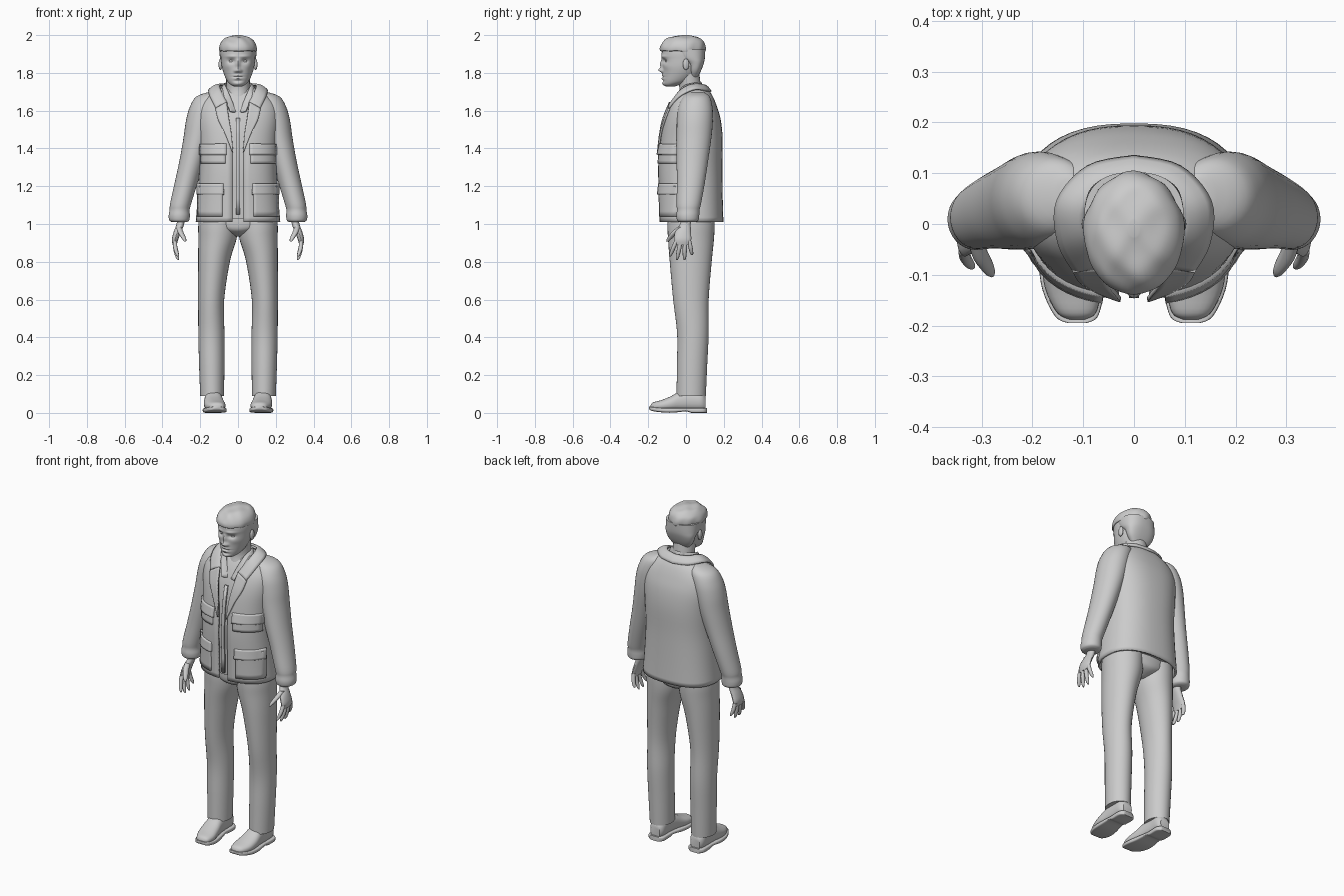
import bpy, bmesh, math
from math import sin, cos, pi, exp

cube = bpy.data.objects.get("Cube")
if cube:
    bpy.data.objects.remove(cube)

grey = bpy.data.materials.new("plain_grey")
grey.use_nodes = True
grey.diffuse_color = (.6, .6, .6, 1)
for node in grey.node_tree.nodes:
    if node.type == 'BSDF_PRINCIPLED':
        node.inputs["Base Color"].default_value = grey.diffuse_color


def finish(name, bm, mirror=False, thickness=0, angle=45):
    """Turn a bmesh into a shaded object with optional mirror and thickness."""
    bmesh.ops.recalc_face_normals(bm, faces=bm.faces[:])
    mesh = bpy.data.meshes.new(name)
    bm.to_mesh(mesh)
    bm.free()
    mesh.materials.append(grey)
    mesh.shade_smooth()
    mesh.set_sharp_from_angle(angle=math.radians(angle))
    obj = bpy.data.objects.new(name, mesh)
    bpy.context.scene.collection.objects.link(obj)
    if mirror:
        obj.modifiers.new("mirror", 'MIRROR')
    if thickness:
        solid = obj.modifiers.new("thickness", 'SOLIDIFY')
        solid.thickness = thickness
        solid.offset = 0
    return obj


def spline(rows, steps):
    """Smoothly interpolate a list of equal-length tuples."""
    out = []
    last = len(rows) - 1
    for i in range(last):
        a, b, c, d = (rows[max(i - 1, 0)], rows[i], rows[i + 1], rows[min(i + 2, last)])
        for s in range(steps):
            t = s / steps
            out.append(tuple(
                q + t * ((r - p) + t * ((2 * p - 5 * q + 4 * r - w) + t * (3 * (q - r) + w - p))) / 2
                for p, q, r, w in zip(a, b, c, d)))
    return out + [rows[-1]]


def power(value, p):
    return math.copysign(abs(value) ** p, value)


def grid_faces(bm, rows, closed):
    n = len(rows[0])
    for low, high in zip(rows, rows[1:]):
        for i in range(n if closed else n - 1):
            j = (i + 1) % n
            bm.faces.new((low[i], low[j], high[j], high[i]))


def loft(name, rows, mirror=False, sides=24, steps=4, p=1, gap=None, along_y=False,
         sculpt=None, thickness=0):
    """Skin rounded sections; a row is height, centre x, half width, front, back."""
    bm = bmesh.new()
    rings = []
    for h, cx, rx, front, back in spline(rows, steps):
        mid, half = (front + back) / 2, (back - front) / 2
        start = math.asin(min(1, gap(h) / rx) ** (1 / p)) if gap else 0
        count = sides + 1 if gap else sides
        ring = []
        for i in range(count):
            a = start + (2 * pi - 2 * start) * i / sides
            x, v = cx + rx * power(sin(a), p), mid - half * power(cos(a), p)
            co = (x, h, v) if along_y else (x, v, h)
            ring.append(bm.verts.new(sculpt(*co) if sculpt else co))
        rings.append(ring)
    grid_faces(bm, rings, not gap)
    if not gap:
        bm.faces.new(rings[0])
        bm.faces.new(rings[-1])
    return finish(name, bm, mirror, thickness)


def ribbon(name, edge_a, edge_b, thickness, steps=5, across=5, bulge=0):
    """Mirrored cloth strip between two edge curves."""
    bm = bmesh.new()
    rows = []
    for a, b in zip(spline(edge_a, steps), spline(edge_b, steps)):
        row = []
        for i in range(across + 1):
            t = i / across
            x, y, z = (u + (w - u) * t for u, w in zip(a, b))
            row.append(bm.verts.new((x, y, z + bulge * sin(pi * t))))
        rows.append(row)
    grid_faces(bm, rows, False)
    return finish(name, bm, True, thickness)


# Jacket body, open down the front
TORSO = [(1.01, 0, .218, -.135, .192), (1.15, 0, .207, -.138, .188), (1.3, 0, .2, -.142, .186),
         (1.45, 0, .205, -.13, .188), (1.55, 0, .213, -.112, .178), (1.62, 0, .205, -.088, .158),
         (1.67, 0, .165, -.062, .138), (1.7, 0, .12, -.04, .12), (1.715, 0, .1, -.03, .108)]
TORSO_FINE = spline(TORSO, 6)
BOXY = .82


def chest(x, z):
    """Front surface of the jacket."""
    row = min(TORSO_FINE, key=lambda r: abs(r[0] - z))
    for a, b in zip(TORSO_FINE, TORSO_FINE[1:]):
        if a[0] <= z <= b[0]:
            t = (z - a[0]) / (b[0] - a[0])
            row = [u + (w - u) * t for u, w in zip(a, b)]
    s = min(.97, abs(x) / row[2]) ** (1 / BOXY)
    return (row[3] + row[4]) / 2 - (row[4] - row[3]) / 2 * math.sqrt(1 - s * s) ** BOXY


def panel(name, x0, x1, z0, z1, lift, taper=0):
    """Cloth patch that follows the jacket front."""
    bm = bmesh.new()
    rows = []
    for j in range(7):
        t = j / 6
        z = z0 + (z1 - z0) * t
        xs = [x0 + (x1 - x0) * i / 8 for i in range(9)]
        rows.append([bm.verts.new((x, chest(x, z) - taper * (1 - t), z)) for x in xs])
    grid_faces(bm, rows, False)
    return finish(name, bm, True, lift * 2)


loft("jacket_body", TORSO, sides=48, p=BOXY, thickness=.012,
     gap=lambda z: .03 + max(0, z - 1.4) * .16)
INSET = .015
loft("shirt", [(max(z, 1.03), cx, rx - INSET, f + INSET, b - INSET) for z, cx, rx, f, b in TORSO],
     sides=40, p=BOXY)
panel("shirt_placket", 0, .01, 1.05, 1.56, .004)

# Sleeves with gathered cuffs
loft("sleeves", [(1.7, .125, .025, .02, .09), (1.675, .15, .07, -.015, .125),
                 (1.62, .175, .08, -.04, .14), (1.55, .193, .082, -.048, .142),
                 (1.46, .212, .076, -.05, .135), (1.34, .242, .067, -.05, .118),
                 (1.22, .274, .061, -.048, .1), (1.11, .303, .056, -.05, .08),
                 (1.075, .309, .053, -.048, .072), (1.045, .311, .056, -.051, .07),
                 (1.02, .311, .053, -.047, .066), (1.01, .31, .04, -.035, .05)],
     mirror=True, sides=32)

# Collar, lapels and shirt collar
ribbon("jacket_collar",
       [(0, .092, 1.735), (.065, .075, 1.738), (.095, .025, 1.735), (.09, -.03, 1.705), (.055, -.082, 1.635)],
       [(0, .132, 1.7), (.09, .112, 1.705), (.15, .045, 1.712), (.148, -.035, 1.675), (.118, -.092, 1.612)],
       .01, bulge=.008)


def on_chest(points, lift):
    return [(x, chest(x, z) - lift, z) for x, z in points]


ribbon("lapels", on_chest([(.06, 1.645), (.048, 1.56), (.035, 1.48), (.026, 1.38)], .012),
       on_chest([(.12, 1.61), (.105, 1.55), (.07, 1.48), (.03, 1.38)], .012), .01)
ribbon("shirt_collar",
       [(0, .078, 1.75), (.068, .035, 1.745), (.058, -.025, 1.715), (.008, -.078, 1.59)],
       [(0, .09, 1.72), (.085, .03, 1.715), (.078, -.045, 1.68), (.04, -.098, 1.595)], .008)

# Four bellows pockets with flaps
for label, x0, x1, low, high in (("upper", .065, .19, 1.32, 1.41), ("lower", .08, .205, 1.04, 1.2)):
    panel(label + "_pockets", x0, x1, low, high, .014)
    panel(label + "_pocket_flaps", x0 - .005, x1 + .005, high - .045, high + .012, .014, taper=.008)

# Trousers
loft("trouser_legs", [(.09, .137, .063, -.05, .105), (.25, .139, .067, -.048, .112),
                      (.42, .141, .069, -.047, .12), (.6, .142, .069, -.068, .12),
                      (.8, .127, .084, -.086, .136), (.92, .109, .101, -.095, .148),
                      (1, .105, .105, -.098, .152), (1.1, .1, .1, -.09, .15)],
     mirror=True, sides=32, steps=5)
loft("trouser_seat", [(.935, 0, .04, -.02, .08), (.96, 0, .1, -.08, .135),
                      (1, 0, .19, -.095, .15), (1.1, 0, .19, -.09, .15)], sides=32)

# Shoes: rounded uppers on flat soles
loft("shoe_uppers", [(-.188, .112, .015, .018, .04), (-.175, .113, .038, .012, .055),
                     (-.13, .12, .054, .01, .068), (-.08, .127, .054, .01, .088),
                     (-.03, .13, .048, .01, .115), (.03, .132, .045, .01, .12),
                     (.08, .132, .044, .01, .115), (.103, .132, .03, .012, .09)],
     mirror=True, along_y=True, p=.85)
loft("shoe_soles", [(-.195, .112, .018, .02, .034), (-.182, .113, .042, .011, .032),
                    (-.13, .12, .06, .003, .027), (-.07, .127, .06, .001, .026),
                    (.0, .131, .05, .008, .026), (.03, .132, .05, 0, .026),
                    (.09, .132, .05, 0, .027), (.112, .132, .03, 0, .027)],
     mirror=True, along_y=True, p=.35)

# Hands
loft("palms", [(1.04, .303, .02, -.025, .028), (1, .305, .02, -.032, .025),
               (.96, .32, .02, -.056, .026), (.92, .333, .017, -.064, .028),
               (.89, .335, .011, -.058, .022)], mirror=True, sides=16)
for label, base, tip, end in (("index", -.052, -.085, .828), ("middle", -.028, -.048, .81),
                              ("ring", -.005, -.008, .81), ("little", .017, .032, .835)):
    rows = []
    for t, r in ((0, .011), (.45, .0115), (.85, .009), (1, .004)):
        y = base + (tip - base) * t
        rows.append((.91 + (end - .91) * t, .335 - .018 * t * t, r, y - r, y + r))
    loft(label + "_fingers", rows, mirror=True, sides=10)
loft("thumbs", [(.985, .313, .014, -.045, -.01), (.955, .303, .015, -.078, -.04),
                (.925, .287, .012, -.1, -.072), (.908, .28, .006, -.105, -.09)],
     mirror=True, sides=12)

# Neck and head; facial relief is a set of soft bumps: x, z, width, height, depth
BUMPS = [(.035, 1.862, .018, .011, .013), (0, 1.845, .01, .025, -.013), (0, 1.814, .013, .012, -.02),
         (.014, 1.81, .008, .008, -.009), (.035, 1.887, .028, .008, -.006),
         (0, 1.779, .028, .003, .005), (0, 1.787, .022, .006, -.005), (0, 1.77, .02, .006, -.006),
         (0, 1.757, .022, .006, .005), (0, 1.742, .02, .01, -.005), (.055, 1.835, .02, .018, -.004)]


def face_relief(x, y, z):
    if y < -.03:
        y += sum(d * exp(-((abs(x) - bx) / w) ** 2 - ((z - bz) / h) ** 2)
                 for bx, bz, w, h, d in BUMPS)
    return x, y, z


loft("head", [(1.728, 0, .02, -.105, -.06), (1.737, 0, .038, -.118, -.03),
              (1.755, 0, .056, -.123, .02), (1.79, 0, .073, -.123, .06),
              (1.83, 0, .085, -.124, .08), (1.87, 0, .09, -.126, .09),
              (1.91, 0, .092, -.128, .093), (1.95, 0, .085, -.115, .085),
              (1.98, 0, .05, -.07, .05)], sides=96, steps=11, sculpt=face_relief)
loft("neck", [(1.58, 0, .07, -.065, .08), (1.66, 0, .066, -.048, .085), (1.72, 0, .062, -.035, .08),
              (1.8, 0, .064, -.05, .07)])


def ellipsoid(name, centre, size):
    bm = bmesh.new()
    bmesh.ops.create_uvsphere(bm, u_segments=16, v_segments=10, radius=1)
    for v in bm.verts:
        v.co = [c + s * k for c, s, k in zip(centre, size, v.co)]
    return finish(name, bm, True)


ellipsoid("eyes", (.035, -.096, 1.862), (.015, .013, .009))
ellipsoid("ears", (.093, 0, 1.845), (.01, .017, .03))


# Hair: a tousled cap and a cropped back
def tousle(x, y, z):
    wave = .003 * sin(70 * x + 40 * z) * cos(60 * y)
    return x * (1 + wave * 8), y + wave, z - wave


loft("hair_cap", [(1.914, 0, .092, -.128, .095), (1.918, 0, .098, -.137, .101), (1.94, 0, .098, -.136, .102),
                  (1.965, 0, .088, -.12, .094), (1.985, 0, .066, -.092, .073),
                  (1.996, 0, .035, -.055, .04), (1.999, 0, .01, -.025, .01)],
     sides=48, steps=5, sculpt=tousle)
loft("hair_back", [(1.775, 0, .05, .02, .06), (1.81, 0, .077, .015, .079), (1.85, 0, .09, .002, .094),
                   (1.88, 0, .096, -.045, .1), (1.925, 0, .098, -.08, .102)], sides=40, p=.8)
